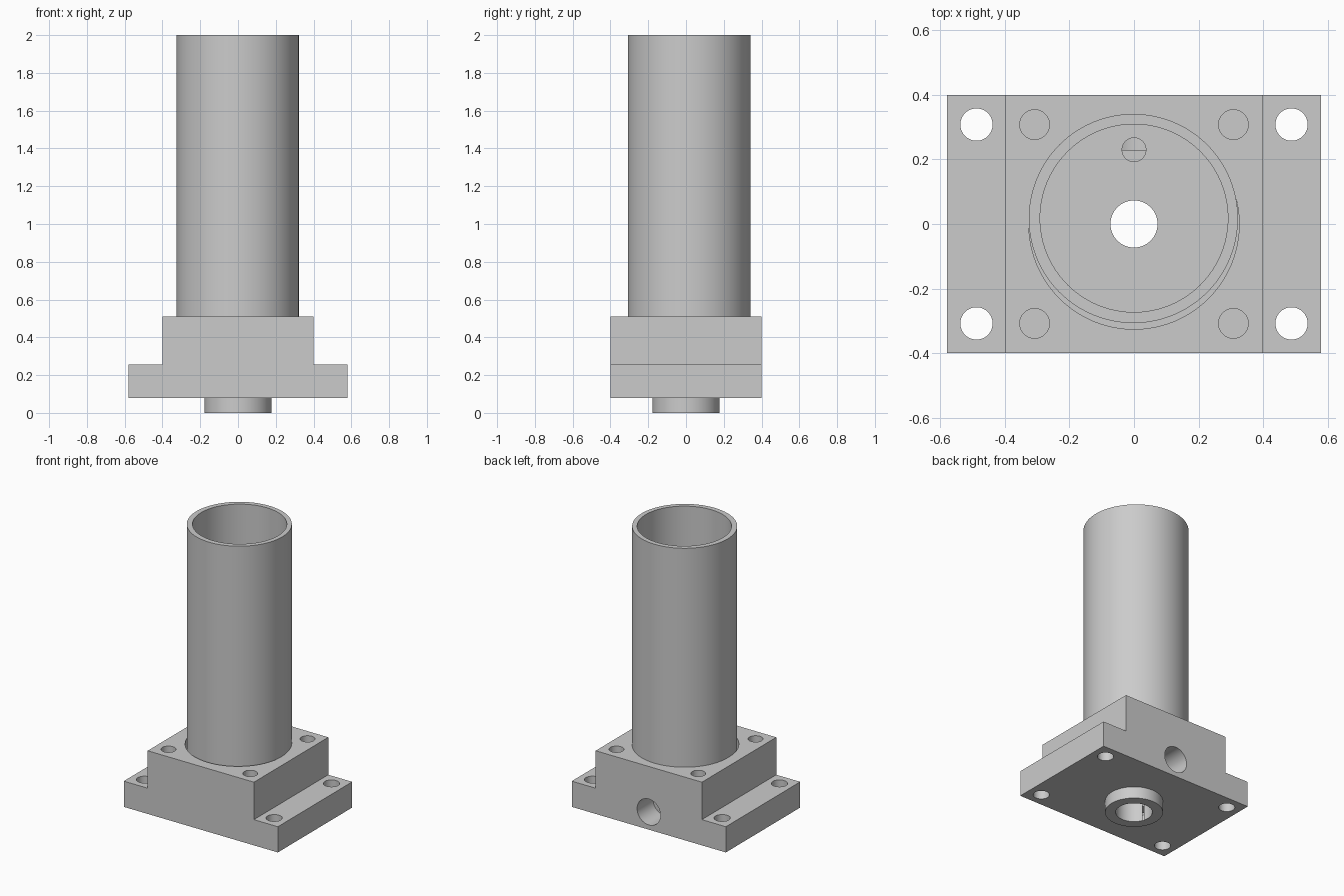
import bpy, bmesh
from math import radians

if "Cube" in bpy.data.objects:
    bpy.data.objects.remove(bpy.data.objects["Cube"])


def make_object(name, bm):
    bmesh.ops.recalc_face_normals(bm, faces=bm.faces)
    mesh = bpy.data.meshes.new(name)
    bm.to_mesh(mesh)
    bm.free()
    ob = bpy.data.objects.new(name, mesh)
    bpy.context.collection.objects.link(ob)
    return ob


def activate(ob):
    bpy.ops.object.select_all(action='DESELECT')
    ob.select_set(True)
    bpy.context.view_layer.objects.active = ob


def smooth(ob):
    activate(ob)
    bpy.ops.object.shade_smooth_by_angle(angle=radians(30))


def cylinder(name, x, y, z0, z1, r, sides=64):
    bpy.ops.mesh.primitive_cylinder_add(vertices=sides, radius=r, depth=z1 - z0,
                                        location=(x, y, (z0 + z1) / 2))
    ob = bpy.context.object
    ob.name = name
    return ob


def boolean(target, tool, operation='DIFFERENCE'):
    mod = target.modifiers.new("bool", 'BOOLEAN')
    mod.object, mod.operation, mod.solver = tool, operation, 'EXACT'
    tool.hide_render = True
    activate(target)
    bpy.ops.object.modifier_apply(modifier=mod.name)
    bpy.data.objects.remove(tool)


# Base: stepped flange-and-block profile pulled along y
bm = bmesh.new()
half = [(0.58, 0.08), (0.58, 0.255), (0.40, 0.255), (0.40, 0.51)]
profile = half + [(-x, z) for x, z in reversed(half)]
face = bm.faces.new([bm.verts.new((x, -0.4, z)) for x, z in profile])
ext = bmesh.ops.extrude_face_region(bm, geom=[face])
bmesh.ops.translate(bm, vec=(0, 0.8, 0),
                    verts=[v for v in ext['geom'] if isinstance(v, bmesh.types.BMVert)])
base = make_object("mounting_base", bm)

# Locating boss under the base
boolean(base, cylinder("boss", 0, 0, 0, 0.1, 0.178), 'UNION')

# Socket for the tube, centre bore and its wider lower counterbore
FLOOR = 0.38
boolean(base, cylinder("socket", 0, 0, FLOOR, 0.6, 0.326, 96))
boolean(base, cylinder("bore", 0, 0, -0.1, 0.6, 0.073))
boolean(base, cylinder("counterbore", 0, 0, -0.1, 0.2, 0.113))

# Side port on the back face, meeting a small hole in the socket floor
port = cylinder("port", 0, 0.365, 0.065, 0.335, 0.088)
port.location.z = 0.2
port.rotation_euler.x = radians(90)
boolean(base, port)
boolean(base, cylinder("floor_port", 0, 0.23, 0.2, 0.6, 0.037, 32))

# Through holes in the flange, blind screw holes in the block corners
for sx in (-1, 1):
    for sy in (-1, 1):
        boolean(base, cylinder("bolt_hole", sx * 0.488, sy * 0.308, 0, 0.4, 0.05, 48))
        boolean(base, cylinder("screw_hole", sx * 0.308, sy * 0.308, 0.27, 0.6, 0.046, 48))
smooth(base)

# Tall open tube standing slightly off centre in the socket
tube = cylinder("tube", -0.002, 0.017, FLOOR, 2.0, 0.324, 96)
boolean(tube, cylinder("tube_bore", 0, 0.018, 0.2, 2.2, 0.291, 96))
smooth(tube)
